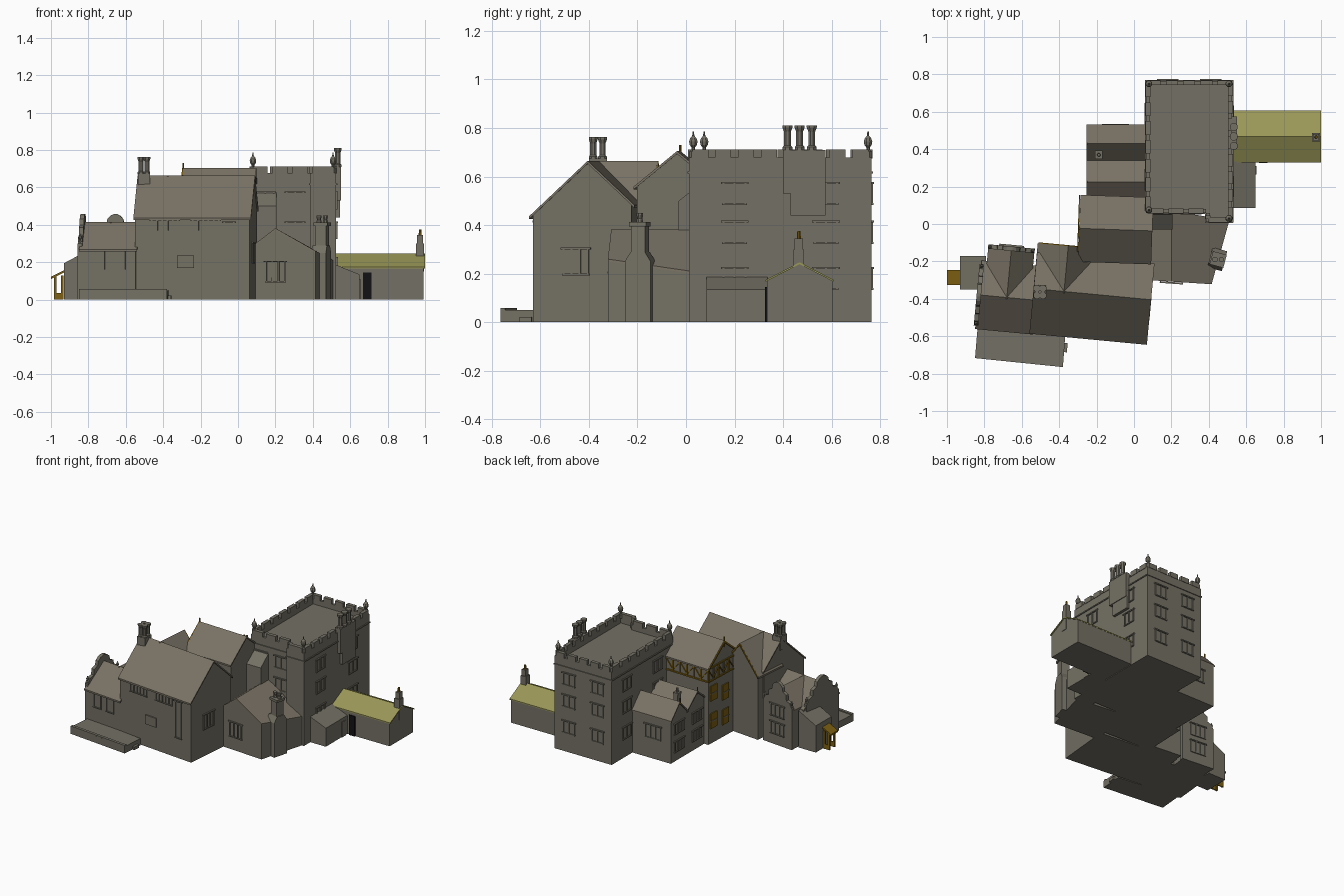
import bpy, bmesh, math
from mathutils import Matrix, Vector

if "Cube" in bpy.data.objects:
    bpy.data.objects.remove(bpy.data.objects["Cube"])


def material(name, r, g, b):
    m = bpy.data.materials.new(name)
    m.diffuse_color = (r, g, b, 1)
    m.use_nodes = True
    m.node_tree.nodes["Principled BSDF"].inputs["Base Color"].default_value = m.diffuse_color
    return m


STONE = material("stone", 0.175, 0.165, 0.128)
TILE = material("stone_tile", 0.195, 0.172, 0.132)
GREEN = material("olive_roof", 0.32, 0.31, 0.095)
GOLD = material("gold_timber", 0.20, 0.115, 0.006)
BLACK = material("black_door", 0.006, 0.006, 0.008)
I4 = Matrix.Identity(4)


def frame(x, y, deg=0):
    return Matrix.Translation((x, y, 0)) @ Matrix.Rotation(math.radians(deg), 4, 'Z')


def finish(bm, name, mat):
    bmesh.ops.recalc_face_normals(bm, faces=bm.faces)
    me = bpy.data.meshes.new(name)
    bm.to_mesh(me)
    bm.free()
    me.materials.append(mat)
    ob = bpy.data.objects.new(name, me)
    bpy.context.collection.objects.link(ob)
    return ob


def loft(name, a, b, mat, M=I4):
    """Solid between two matching rings of points."""
    bm = bmesh.new()
    va = [bm.verts.new(M @ Vector(p)) for p in a]
    vb = [bm.verts.new(M @ Vector(p)) for p in b]
    n = len(a)
    bm.faces.new(va[::-1])
    bm.faces.new(vb)
    for i in range(n):
        j = (i + 1) % n
        bm.faces.new((va[i], va[j], vb[j], vb[i]))
    return finish(bm, name, mat)


def extrude(name, prof, x0, x1, mat, M=I4):
    """Profile of (y, z) points run along local x."""
    return loft(name, [(x0, y, z) for y, z in prof], [(x1, y, z) for y, z in prof], mat, M)


def box(name, x0, x1, y0, y1, z0, z1, mat=STONE, M=I4):
    return extrude(name, [(y0, z0), (y1, z0), (y1, z1), (y0, z1)], x0, x1, mat, M)


def house(name, M, x0, x1, yf, yb, eave, ridge, roof=TILE, over=0.014, t=0.012):
    """Gabled block, ridge on local y = 0, with a thin overhanging roof."""
    f = (ridge - eave) / -yf
    eb = ridge - f * yb
    extrude(name + "_walls", [(yf, 0), (yb, 0), (yb, eb - t), (0, ridge - t), (yf, eave - t)], x0, x1, STONE, M)
    low = [(yf - over, eave - f * over - t), (0, ridge - t), (yb + over, eb - f * over - t)]
    extrude(name + "_roof", low + [(y, z + t) for y, z in low[::-1]], x0 - 0.008, x1 + 0.008, roof, M)


def lathe(name, x, y, prof, mat=STONE, n=8):
    """Turned part from (radius, z) points."""
    bm = bmesh.new()
    rings = [[bm.verts.new((x + r * math.cos(math.tau * (i + .5) / n), y + r * math.sin(math.tau * (i + .5) / n), z))
              for i in range(n)] for r, z in prof]
    for a, b in zip(rings, rings[1:]):
        for i in range(n):
            bm.faces.new((a[i], a[(i + 1) % n], b[(i + 1) % n], b[i]))
    bm.faces.new(rings[0][::-1])
    bm.faces.new(rings[-1])
    return finish(bm, name, mat)


def shaft(name, x, y, z0, z1, r):
    lathe(name, x, y, [(r * 1.2, z0), (r * 1.2, z0 + .012), (r * .85, z0 + .018), (r * .85, z1 - .025),
                       (r * 1.25, z1 - .008), (r * 1.25, z1)])


def finial(name, x, y, z, s=1.0):
    lathe(name, x, y, [(r * s, z + h * s) for r, h in
          ((.017, 0), (.017, .025), (.008, .032), (.008, .042), (.016, .052), (.019, .066), (.014, .08), (.005, .09), (.003, .108))])


def window(name, M, x, y, z, w, h, lights=2, mat=STONE):
    """Shallow mullioned window on a wall facing local -y."""
    for i in range(lights + 1):
        cx = x - w / 2 + w * i / lights
        box(name + "_mullion", cx - .004, cx + .004, y - .006, y, z, z + h, mat, M)
    box(name + "_sill", x - w / 2 - .006, x + w / 2 + .006, y - .007, y, z - .007, z, mat, M)
    box(name + "_hood", x - w / 2 - .012, x + w / 2 + .012, y - .009, y, z + h, z + h + .008, mat, M)


# Great tower with a projecting corner
plan = [(.065, .06), (.385, .06), (.385, .012), (.525, .012), (.525, .765), (.065, .765)]
loft("tower", [(x, y, 0) for x, y in plan], [(x, y, .64) for x, y in plan], STONE)
for i, (a, b) in enumerate(zip(plan, plan[1:] + plan[:1])):
    L = math.dist(a, b)
    M = frame(a[0], a[1], math.degrees(math.atan2(b[1] - a[1], b[0] - a[0])))
    box("parapet", 0, L, 0, .02, .62, .678, STONE, M)
    box("string_course", -.005, L + .005, -.006, .002, .612, .62, STONE, M)
    n = max(1, round(L / .098))
    p = L / n
    for k in range(n):
        box("merlon", p * k + .014, p * (k + 1) - .014, -.003, .023, .675, .711, STONE, M)
    if L > .3:
        for zz in (.14, .33, .49):
            for k in (.25, .75):
                window("tower_window", M, L * k, 0, zz, .09, .08, 2)
for x, y in ((.08, .075), (.508, .03), (.08, .75), (.508, .75)):
    finial("tower_finial", x, y, .678)

# Stepped chimney on the tower's right side
box("tower_chimney_breast", .52, .55, .40, .575, .53, .71)
box("tower_chimney_step", .52, .545, .43, .575, .44, .53)
for k in range(3):
    shaft("tower_chimney_shaft", .533, .418 + .05 * k, .71, .81, .018)

# Low right wing with olive roof
house("low_wing", frame(.53, .468), 0, .462, -.135, .135, .177, .247, GREEN, .005, .008)
box("low_wing_chimney", .953, .995, .442, .487, .15, .30)
box("low_wing_chimney_neck", .958, .99, .447, .482, .30, .345)
lathe("low_wing_chimney_pot", .974, .465, [(.009, .345), (.007, .375)], GOLD)
box("black_door", .668, .715, .325, .334, 0, .145, BLACK)

# Lean-to between tower and low wing
side = frame(0, 0, 90)   # local x = world y, local y = -world x
extrude("right_lean_to", [(-.65, 0), (-.51, 0), (-.51, .192), (-.65, .135)], .085, .335, STONE, side)
box("lean_to_door", .648, .655, .265, .31, 0, .11)

# Splayed front-right annex
annex_front = [(.08, -.30, 0), (.415, -.322, 0), (.415, -.322, .25), (.2, -.308, .372), (.08, -.30, .28)]
annex_back = [(.08, .07, 0), (.51, .02, 0), (.51, .02, .20), (.2, .07, .372), (.08, .07, .28)]
loft("annex", annex_front, annex_back, STONE)
top = lambda ring: [Vector(ring[i]) for i in (2, 3, 4)]
slab = lambda ring: top(ring) + [v + Vector((0, 0, .01)) for v in top(ring)[::-1]]
loft("annex_roof", slab(annex_front), slab(annex_back), TILE)
window("annex_window", frame(.2, -.31, -4), 0, 0, .1, .1, .1, 3)
A = frame(.45, -.19, -15)
box("annex_chimney_base", -.045, .035, -.055, .055, 0, .25, STONE, A)
extrude("annex_chimney_shoulder", [(-.055, .25), (.055, .25), (.03, .29), (-.03, .29)], -.045, .035, STONE, A)
box("annex_chimney_stack", -.03, .03, -.03, .03, .28, .40, STONE, A)
box("annex_chimney_cap", -.038, .038, -.036, .036, .395, .412, STONE, A)
for d in (-.017, .017):
    shaft("annex_chimney_pot", .45 + d, -.19, .41, .45, .012)

# Stair block against the tower
extrude("stair_block", [(-.03, 0), (.07, 0), (.07, .58), (-.03, .50)], .06, .205, STONE)

# Main hall with a cross gable at the back
H = frame(-.225, -.375, -5.4)
house("main_hall", H, -.305, .31, -.228, .18, .45, .665)
HC = H @ frame(-.15, 0, 90)
house("hall_back_gable", HC, 0, .235, -.15, .15, .48, .665)
for s in (-1, 1):
    extrude("hall_barge_board", [(0, .648), (0, .663), (s * .16, .467), (s * .16, .452)], .243, .249, GOLD, HC)
for x in (-.145, .075):
    window("hall_window_band", H, x, -.228, .37, .14, .05, 5)
box("carved_plaque", -.08, .012, -.237, -.226, .168, .235, STONE, H)
window("hall_tall_window", H, .2, -.228, .15, .05, .26, 1)
window("hall_gable_window", H @ frame(.31, 0, 90), -.05, 0, .2, .1, .1, 3)
box("hall_chimney_base", -.535, -.47, -.40, -.325, .58, .675, STONE)
for dx, dy in ((-.016, -.02), (.016, -.02), (-.016, .018), (.016, .018)):
    shaft("hall_chimney_shaft", -.503 + dx, -.362 + dy, .67, .762, .016)

# Left wing with shaped gables
W = frame(-.69, -.392, -5.4)
WC = W @ frame(.01, 0, 90)
house("left_wing", W, -.135, .16, -.17, .17, .28, .415)
house("left_wing_back_gable", WC, 0, .26, -.12, .12, .285, .415, TILE, .004)


def shaped_gable(name, M, x, w):
    half = [(w, 0), (w, .30), (.85 * w, .335), (.62 * w, .345), (.6 * w, .385), (.38 * w, .40),
            (.34 * w, .43), (.2 * w, .45), (.05 * w, .458)]
    extrude(name, half + [(-y, z) for y, z in half[::-1]], x - .012, x + .012, STONE, M)
    for y, z in ((w * .93, .30), (-w * .93, .30)):
        p = M @ Vector((x, y, z))
        finial(name + "_finial", p.x, p.y, p.z, .5)


shaped_gable("west_shaped_gable", W, -.14, .165)
shaped_gable("back_shaped_gable", WC, .262, .125)
WB = WC @ frame(.274, 0, 90)
for zz in (.08, .21):
    window("wing_back_window", WB, 0, 0, zz, .11, .08, 3)
for x in (-.04, .07):
    window("wing_front_window", W, x, -.17, .16, .06, .10, 1)

# Front terrace
ring = [(-.85, -.717), (-.38, -.765), (-.368, -.60), (-.835, -.54)]
loft("terrace", [(x, y, 0) for x, y in ring], [(x, y, .05) for x, y in ring], STONE)
T = frame(-.85, -.717, -5.8)
box("terrace_kerb", 0, .472, 0, .02, .04, .058, STONE, T)
box("terrace_step", .465, .485, .08, .13, 0, .022, STONE, T)

# West lean-to and timber porch
extrude("west_lean_to", [(.93, 0), (.79, 0), (.79, .27), (.93, .195)], -.35, -.17, STONE, side)
extrude("porch_roof", [(.925, .148), (.925, .16), (1.0, .122), (1.0, .11)], -.325, -.245, GOLD, side)
for y in (-.315, -.255):
    for x in (-.977, -.94):
        box("porch_post", x - .007, x + .007, y - .006, y + .006, 0, .13, GOLD)
    box("porch_rail", -.98, -.935, y - .004, y + .004, 0, .035, GOLD)

# Tall timbered block behind the hall
B = frame(-.1, -.03, -2)
house("tall_block", B, -.185, .19, -.165, .165, .57, .705)
lathe("gable_post", -.292, -.024, [(.005, .66), (.005, .73)], GOLD)
west = B @ frame(-.185, 0, -90)      # local x = -y, facing west
north = B @ frame(0, .165, 180)      # facing the back
for M, lo, hi in ((west, -.165, .165), (north, -.165, .185)):
    for zz in (.455, .55):
        box("timber_rail", lo, hi, -.008, 0, zz, zz + .01, GOLD, M)
    for k in range(7):
        x = lo + (hi - lo) * k / 6
        box("timber_stud", x - .004, x + .004, -.007, 0, .455, .555, GOLD, M)
        if k < 6:
            d = (hi - lo) / 6
            a, b = (x, x + d) if k % 2 else (x + d, x)
            loft("timber_brace", [(a, -.006, .465), (a, -.006, .475), (b, -.006, .55), (b, -.006, .54)],
                 [(a, 0, .465), (a, 0, .475), (b, 0, .55), (b, 0, .54)], GOLD, M)
for s in (-1, 1):
    extrude("tall_barge_board", [(0, .688), (0, .703), (s * .178, .558), (s * .178, .543)], -.2, -.194, GOLD, B)
for x, zz in ((-.11, .31), (-.11, .11), (.02, .27), (.02, .09)):
    box("gold_window", x - .035, x + .035, -.007, 0, zz, zz + .11, GOLD, west)
    box("window_transom", x - .035, x + .035, -.01, 0, zz + .05, zz + .058, STONE, west)

# Double-gabled low block beside the tower
for nm, y, yf, yb in (("back_twin_gable", .43, -.09, .095), ("front_twin_gable", .225, -.115, .115)):
    house(nm, frame(0, y), -.245, .08, yf, yb, .325, .42, TILE, .006)
    window(nm + "_window", frame(-.245, y, -90), 0, 0, .2, .1, .07, 3)
    window(nm + "_lower_window", frame(-.245, y, -90), 0, 0, .07, .1, .07, 3)
    lathe(nm + "_post", -.25, y, [(.004, .40), (.004, .445)], GOLD)
window("block_back_window", frame(-.1, .525, 180), 0, 0, .15, .12, .09, 3)
box("block_chimney", -.205, -.172, .352, .388, .3, .44)
box("block_chimney_cap", -.209, -.168, .348, .392, .44, .452)
lathe("block_chimney_pot", -.188, .37, [(.01, .452), (.008, .48)], STONE)
